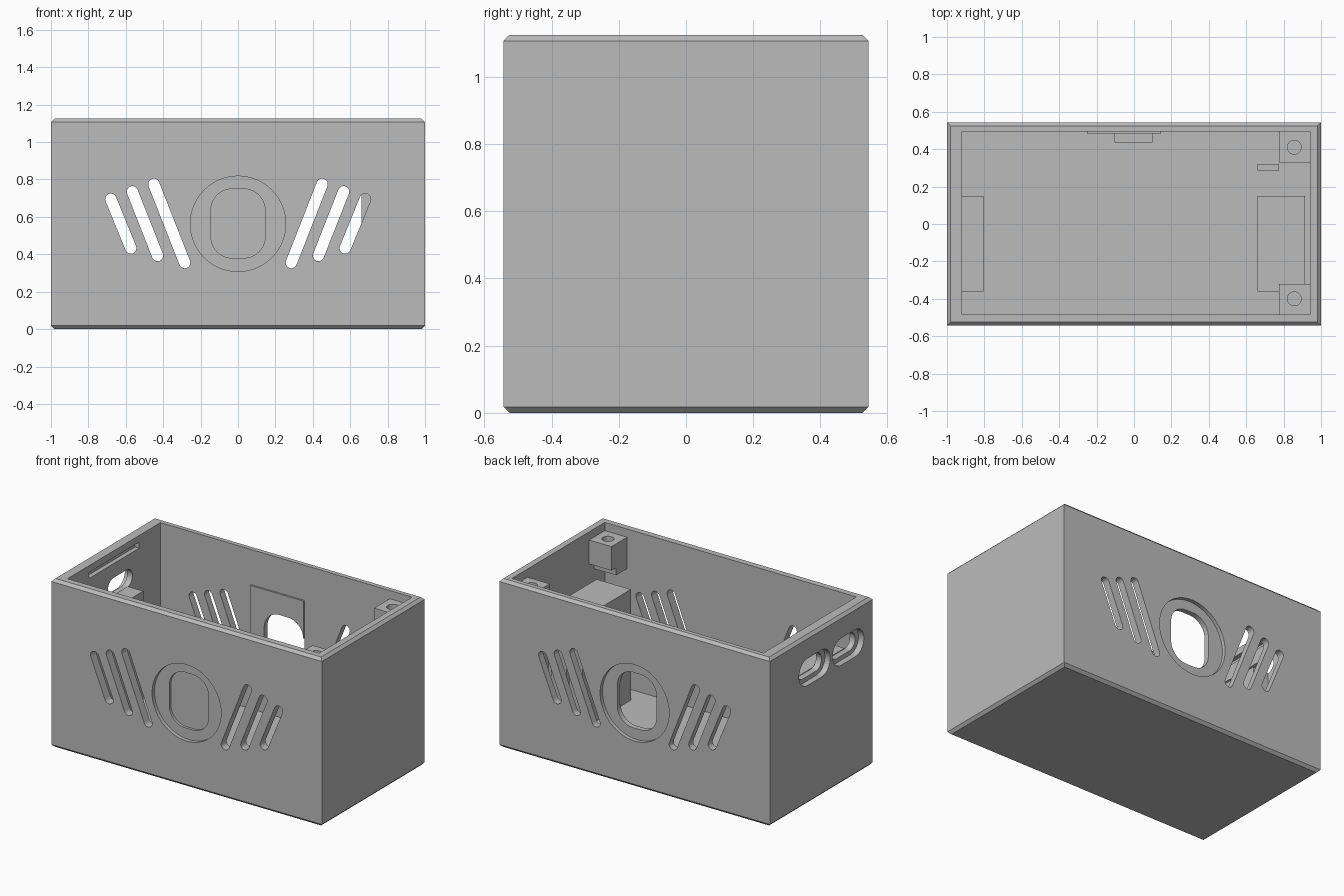
import bpy, bmesh, math
from mathutils import Vector

cube = bpy.data.objects.get("Cube")
if cube:
    bpy.data.objects.remove(cube)

GREY = (0.5, 0.5, 0.5, 1)
grey = bpy.data.materials.new("plain grey")
grey.use_nodes = True
grey.diffuse_color = GREY
grey.node_tree.nodes["Principled BSDF"].inputs["Base Color"].default_value = GREY


def finish(name, bm):
    bmesh.ops.recalc_face_normals(bm, faces=bm.faces)
    mesh = bpy.data.meshes.new(name)
    bm.to_mesh(mesh)
    bm.free()
    mesh.materials.append(grey)
    ob = bpy.data.objects.new(name, mesh)
    bpy.context.collection.objects.link(ob)
    return ob


def box(name, xs, ys, zs, chamfer=0):
    bm = bmesh.new()
    bmesh.ops.create_cube(bm, size=1)
    for v in bm.verts:
        v.co = Vector([r[0] + (c + 0.5) * (r[1] - r[0]) for r, c in zip((xs, ys, zs), v.co)])
    if chamfer:
        rims = [e for e in bm.edges if abs(e.verts[0].co.z - e.verts[1].co.z) < 1e-4]
        bmesh.ops.bevel(bm, geom=rims, offset=chamfer, segments=1, affect='EDGES')
    return finish(name, bm)


def prism(name, outline, axis, lo, hi):
    """Extrude a 2D outline along one axis from lo to hi."""
    bm = bmesh.new()

    def place(p, d):
        co = list(p)
        co.insert("xyz".index(axis), d)
        return bm.verts.new(co)
    face = bm.faces.new([place(p, lo) for p in outline])
    out = bmesh.ops.extrude_face_region(bm, geom=[face])
    for v in out["geom"]:
        if isinstance(v, bmesh.types.BMVert):
            v.co["xyz".index(axis)] = hi
    return finish(name, bm)


def rounded(cx, cy, hw, hh, r, n=10):
    """Rounded rectangle outline; becomes a pill or circle as r grows."""
    pts = []
    for k, (sx, sy) in enumerate(((1, 1), (-1, 1), (-1, -1), (1, -1))):
        for i in range(n + 1):
            a = math.pi / 2 * (k + i / n)
            p = (cx + sx * (hw - r) + r * math.cos(a), cy + sy * (hh - r) + r * math.sin(a))
            if not pts or math.dist(p, pts[-1]) > 1e-5:
                pts.append(p)
    if math.dist(pts[0], pts[-1]) < 1e-5:
        pts.pop()
    return pts


def slot(p, q, r=0.03):
    """Pill outline running from p to q."""
    a0 = math.atan2(q[1] - p[1], q[0] - p[0])
    return [(c[0] + r * math.cos(a0 + s + math.pi * i / 8),
             c[1] + r * math.sin(a0 + s + math.pi * i / 8))
            for c, s in ((q, -math.pi / 2), (p, math.pi / 2)) for i in range(9)]


def cut(target, cutter):
    cutter.hide_render = True
    mod = target.modifiers.new("cut", 'BOOLEAN')
    mod.operation = 'DIFFERENCE'
    mod.solver = 'EXACT'
    mod.object = cutter
    bpy.context.view_layer.objects.active = target
    bpy.ops.object.modifier_apply(modifier=mod.name)
    bpy.data.objects.remove(cutter)


# Open box with chamfered rims
W, D, H, MID, FLOOR = 1.0, 0.543, 1.125, 0.563, 0.06
case = box("case", (-W, W), (-D, D), (0, H), 0.018)
cut(case, box("cavity", (-0.92, 0.94), (-0.485, 0.495), (FLOOR, 1.4)))

# Slanted vents through front and back walls, mirrored
for top, low in (((-0.68, 0.695), (-0.573, 0.433)),
                 ((-0.565, 0.735), (-0.43, 0.393)),
                 ((-0.45, 0.775), (-0.285, 0.355))):
    for s in (1, -1):
        cut(case, prism("vent", slot((s * top[0], top[1]), (s * low[0], low[1])), "y", -0.7, 0.7))

# Round recesses, blind oval at the front and open oval at the back
for s in (1, -1):
    ring = rounded(0, MID, 0.255, 0.255, 0.255, 16)
    cut(case, prism("ring_recess", ring, "y", s * (D - 0.025), s * 0.7))
oval = rounded(0, MID + 0.002, 0.145, 0.185, 0.115)
cut(case, prism("front_oval", oval, "y", -0.7, -D + 0.042))
cut(case, prism("back_oval", oval, "y", 0.3, 0.7))

# Two stepped ports and a catch groove in the right wall
for y in (0.07, -0.285):
    cut(case, prism("port_recess", rounded(y, 0.885, 0.165, 0.09, 0.09), "x", -1.2, -0.96))
    cut(case, prism("port_hole", rounded(y, 0.885, 0.13, 0.06, 0.06), "x", -1.2, -0.9))
cut(case, box("groove", (-0.95, -0.9), (-0.26, 0.27), (1.04, 1.08)))

# Supports standing on the floor
box("left_block", (0.66, 0.913), (-0.36, 0.15), (FLOOR, 0.8))
box("right_shelf", (-0.92, -0.805), (-0.36, 0.15), (FLOOR, 0.83))
box("retaining_fin", (0.66, 0.775), (0.285, 0.32), (FLOOR, 0.8))

# Screw posts hung in the left corners, each with a stepped foot
for name, wall, inner, cy in (("front", -0.485, -0.32, -0.4), ("back", 0.495, 0.33, 0.41)):
    post = box(name + "_screw_post", (0.775, 0.94), sorted((wall, inner)), (0.91, 1.07))
    cut(post, prism("screw_hole", rounded(0.857, cy, 0.037, 0.037, 0.037, 6), "z", 0.95, 1.2))
    box(name + "_post_foot", (0.775, 0.94), sorted((wall, inner + (wall - inner) * 0.3)), (0.86, 0.91))

# Thin plate and bracket behind the open oval
plate = box("back_plate", (-0.25, 0.145), (0.483, 0.495), (0.24, 0.89))
cut(plate, prism("plate_hole", oval, "y", 0.3, 0.7))
box("back_bracket", (-0.105, 0.1), (0.435, 0.483), (0.24, 0.33))
